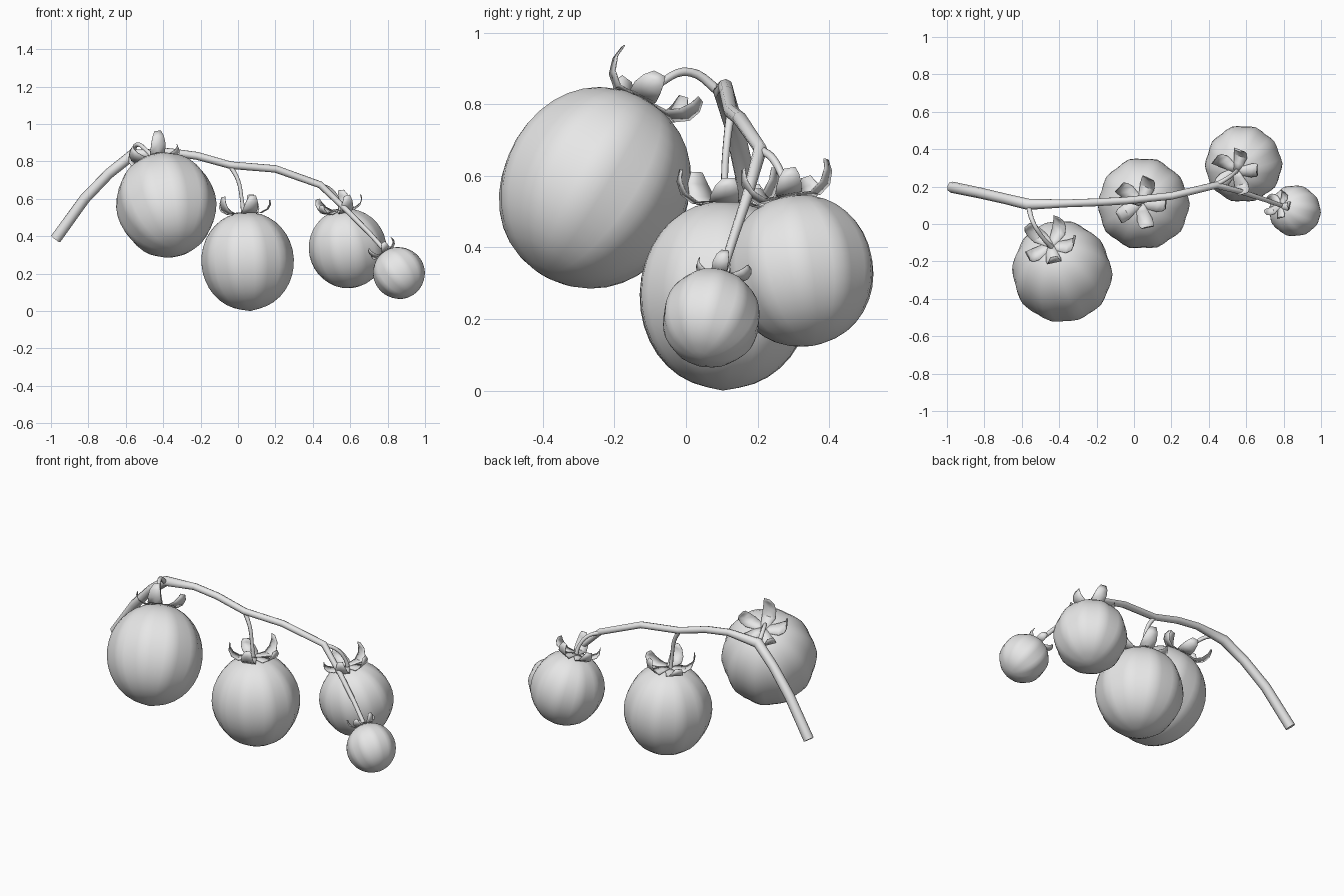
import bpy, bmesh
from math import sin, cos, pi, radians
from mathutils import Vector

cube = bpy.data.objects.get("Cube")
if cube:
    bpy.data.objects.remove(cube, do_unlink=True)

grey = bpy.data.materials.new("plain_grey")
grey.diffuse_color = (0.8, 0.8, 0.8, 1)
grey.use_nodes = True
grey.node_tree.nodes["Principled BSDF"].inputs["Base Color"].default_value = (0.8, 0.8, 0.8, 1)


def finish(obj, angle):
    obj.data.materials.clear()
    obj.data.materials.append(grey)
    bpy.ops.object.select_all(action="DESELECT")
    obj.select_set(True)
    bpy.context.view_layer.objects.active = obj
    bpy.ops.object.shade_smooth_by_angle(angle=radians(angle))


def mesh_object(name, bm):
    bmesh.ops.recalc_face_normals(bm, faces=bm.faces)
    mesh = bpy.data.meshes.new(name)
    bm.to_mesh(mesh)
    bm.free()
    obj = bpy.data.objects.new(name, mesh)
    bpy.context.collection.objects.link(obj)
    return obj


# Tapered stems: each point is x, y, z, radius
def stem(name, points, kind="POLY"):
    curve = bpy.data.curves.new(name, "CURVE")
    curve.dimensions = "3D"
    curve.bevel_depth = 1
    curve.bevel_resolution = 2
    curve.use_fill_caps = True
    curve.resolution_u = 5
    spline = curve.splines.new(kind)
    if kind == "POLY":
        spline.points.add(len(points) - 1)
        for p, (x, y, z, r) in zip(spline.points, points):
            p.co = (x, y, z, 1)
            p.radius = r
    else:
        spline.bezier_points.add(len(points) - 1)
        for p, (x, y, z, r) in zip(spline.bezier_points, points):
            p.co = (x, y, z)
            p.radius = r
            p.handle_left_type = p.handle_right_type = "AUTO"
    obj = bpy.data.objects.new(name, curve)
    bpy.context.collection.objects.link(obj)
    bpy.ops.object.select_all(action="DESELECT")
    obj.select_set(True)
    bpy.context.view_layer.objects.active = obj
    bpy.ops.object.convert(target="MESH")
    finish(bpy.context.object, 50)


# Lobed fruit with a dimpled top and a small nub underneath
def fruit(name, centre, turn, radius, half, lobes=10, segments=40, rings=18):
    bm = bmesh.new()
    loops = []
    for i in range(1, rings):
        t = pi * i / rings
        loop = []
        for j in range(segments):
            a = 2 * pi * j / segments
            ridge = 0.022 * cos(lobes * a) + 0.012 * cos(3 * a + 1)
            r = radius * sin(t) ** 0.95 * (1 + ridge * sin(t))
            loop.append(bm.verts.new((r * cos(a), r * sin(a), half * cos(t))))
        loops.append(loop)
    top = bm.verts.new((0, 0, half * 0.96))
    nub = bm.verts.new((0, 0, -half * 1.02))
    for j in range(segments):
        k = (j + 1) % segments
        bm.faces.new((top, loops[0][j], loops[0][k]))
        bm.faces.new((nub, loops[-1][k], loops[-1][j]))
        for low, high in zip(loops, loops[1:]):
            bm.faces.new((low[j], high[j], high[k], low[k]))
    obj = mesh_object(name, bm)
    obj.rotation_mode = "QUATERNION"
    obj.rotation_quaternion = turn
    obj.location = centre
    finish(obj, 60)


# Five upturned sepals: reach, height, half width, sideways drift
SEPAL = [(0.0, 0.004, 0.015, 0), (0.045, 0.004, 0.03, 0), (0.09, 0.0, 0.041, 0.004),
         (0.125, 0.022, 0.04, 0.01), (0.14, 0.055, 0.032, 0.016), (0.137, 0.085, 0.018, 0.022)]


def calyx(name, centre, turn, half, size, phase):
    bm = bmesh.new()
    for n in range(5):
        a = radians(phase + 72 * n)
        out, side = Vector((cos(a), sin(a), 0)), Vector((-sin(a), cos(a), 0))
        lift = 1 + 0.25 * sin(2.3 * n + phase)
        rows = []
        for reach, height, width, drift in SEPAL:
            mid = out * reach + Vector((0, 0, height * lift))
            rows.append([bm.verts.new((mid + side * (drift + s * width)) * size) for s in (-1, 0, 1)])
        for low, high in zip(rows, rows[1:]):
            for c in range(2):
                bm.faces.new((low[c], low[c + 1], high[c + 1], high[c]))
    obj = mesh_object(name, bm)
    obj.rotation_mode = "QUATERNION"
    obj.rotation_quaternion = turn
    obj.location = Vector(centre) + turn @ Vector((0, 0, half * 0.97))
    shell = obj.modifiers.new("thickness", "SOLIDIFY")
    shell.thickness = 0.003
    finish(obj, 40)


# Main branch
stem("branch", [(-0.975, 0.197, 0.385, 0.03), (-0.82, 0.165, 0.6, 0.029), (-0.69, 0.135, 0.735, 0.028),
                (-0.565, 0.105, 0.835, 0.03), (-0.37, 0.11, 0.85, 0.021), (-0.22, 0.115, 0.83, 0.021),
                (-0.04, 0.125, 0.78, 0.02), (0.2, 0.15, 0.76, 0.02), (0.44, 0.208, 0.675, 0.019),
                (0.58, 0.17, 0.54, 0.015), (0.7, 0.13, 0.42, 0.013), (0.785, 0.1, 0.325, 0.012)])

# Fruit stalks
stem("upper_stalk", [(-0.565, 0.1, 0.83, 0.014), (-0.54, 0.01, 0.89, 0.012),
                     (-0.49, -0.07, 0.86, 0.011), (-0.44, -0.125, 0.805, 0.014)], "BEZIER")
stem("middle_stalk", [(-0.04, 0.125, 0.775, 0.013), (0.0, 0.115, 0.7, 0.011),
                      (0.02, 0.108, 0.6, 0.01), (0.03, 0.11, 0.505, 0.013)], "BEZIER")
stem("back_stalk", [(0.43, 0.205, 0.675, 0.013), (0.5, 0.245, 0.645, 0.011),
                    (0.54, 0.275, 0.58, 0.01), (0.55, 0.285, 0.525, 0.013)], "BEZIER")

# Fruits: name, centre, axis, radius, half height, sepal size, sepal phase
FRUITS = [("upper", (-0.385, -0.255, 0.567), (-0.12, 0.28, 0.475), 0.262, 0.285, 1.0, -80),
          ("middle", (0.05, 0.108, 0.267), (-0.03, 0.01, 0.52), 0.242, 0.262, 1.0, 65),
          ("back", (0.585, 0.32, 0.335), (-0.04, -0.035, 0.21), 0.203, 0.212, 0.9, 70),
          ("end", (0.86, 0.07, 0.203), (-0.08, 0.03, 0.115), 0.135, 0.139, 0.55, 60)]
for name, centre, axis, radius, half, size, phase in FRUITS:
    turn = Vector((0, 0, 1)).rotation_difference(Vector(axis))
    fruit(name + "_fruit", centre, turn, radius, half)
    calyx(name + "_calyx", centre, turn, half, size, phase)
